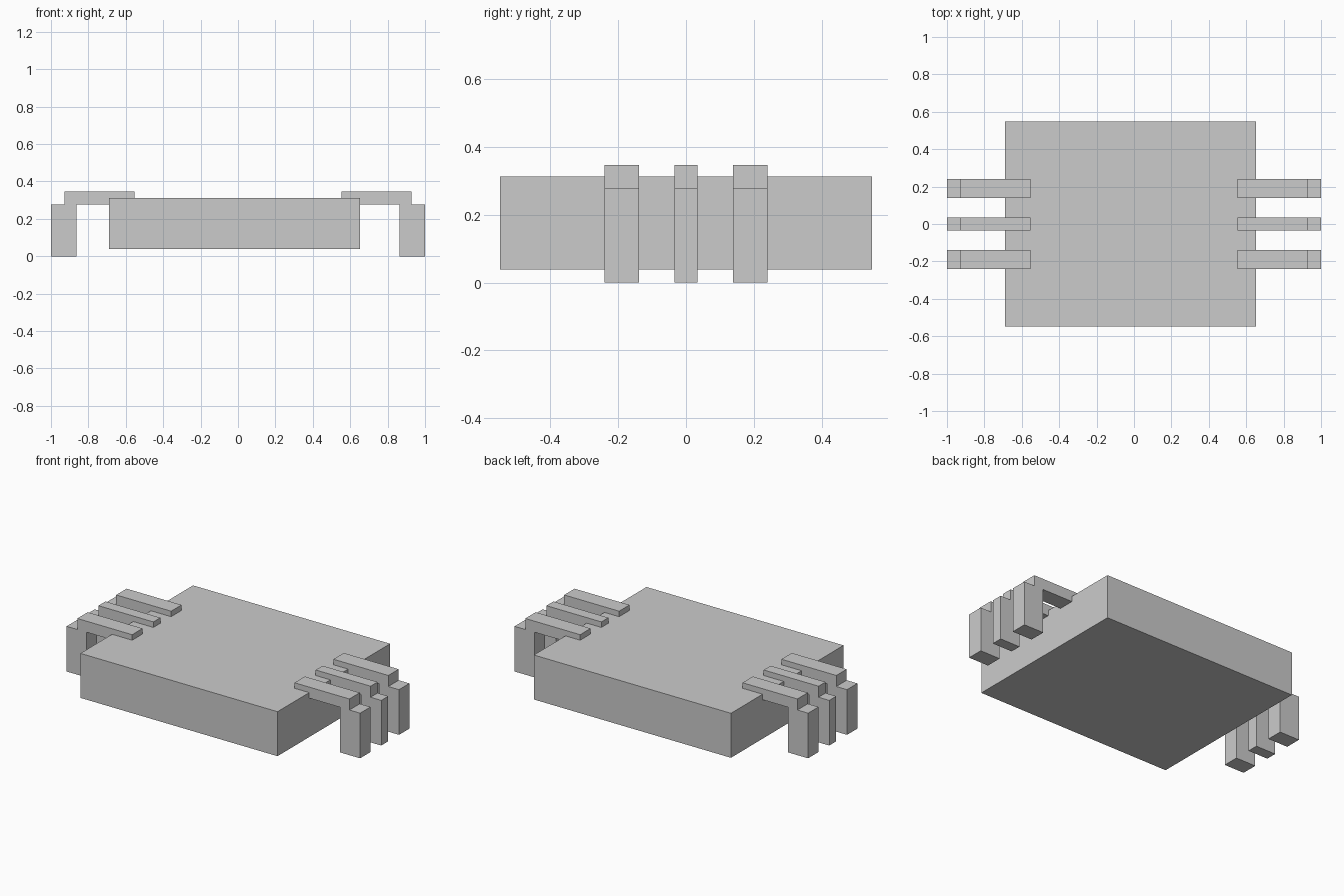
import bpy, bmesh

if "Cube" in bpy.data.objects:
    bpy.data.objects.remove(bpy.data.objects["Cube"])


def extruded(name, profile, y0, y1):
    """Extrude an XZ profile from y0 to y1."""
    bm = bmesh.new()
    face = bm.faces.new([bm.verts.new((x, y0, z)) for x, z in profile])
    new = bmesh.ops.extrude_face_region(bm, geom=[face])["geom"]
    verts = [g for g in new if isinstance(g, bmesh.types.BMVert)]
    bmesh.ops.translate(bm, verts=verts, vec=(0, y1 - y0, 0))
    bmesh.ops.recalc_face_normals(bm, faces=bm.faces)
    mesh = bpy.data.meshes.new(name)
    bm.to_mesh(mesh)
    bm.free()
    obj = bpy.data.objects.new(name, mesh)
    bpy.context.collection.objects.link(obj)
    return obj


# Package body, slightly off-centre in x
extruded("chip_body", [(-0.69, 0.038), (0.653, 0.038), (0.653, 0.312), (-0.69, 0.312)],
         -0.548, 0.548)

# Stepped pins: a flat arm sunk into the body and a thick leg to the ground
pin = [(1.0, 0.0), (1.0, 0.278), (0.927, 0.278), (0.927, 0.346),
       (0.553, 0.346), (0.553, 0.278), (0.863, 0.278), (0.863, 0.0)]
rows = {"front": (-0.24, -0.139), "middle": (-0.034, 0.034), "back": (0.139, 0.24)}
for side, sign in (("left", -1), ("right", 1)):
    for row, (y0, y1) in rows.items():
        extruded(f"{side}_{row}_pin", [(sign * x, z) for x, z in pin], y0, y1)
